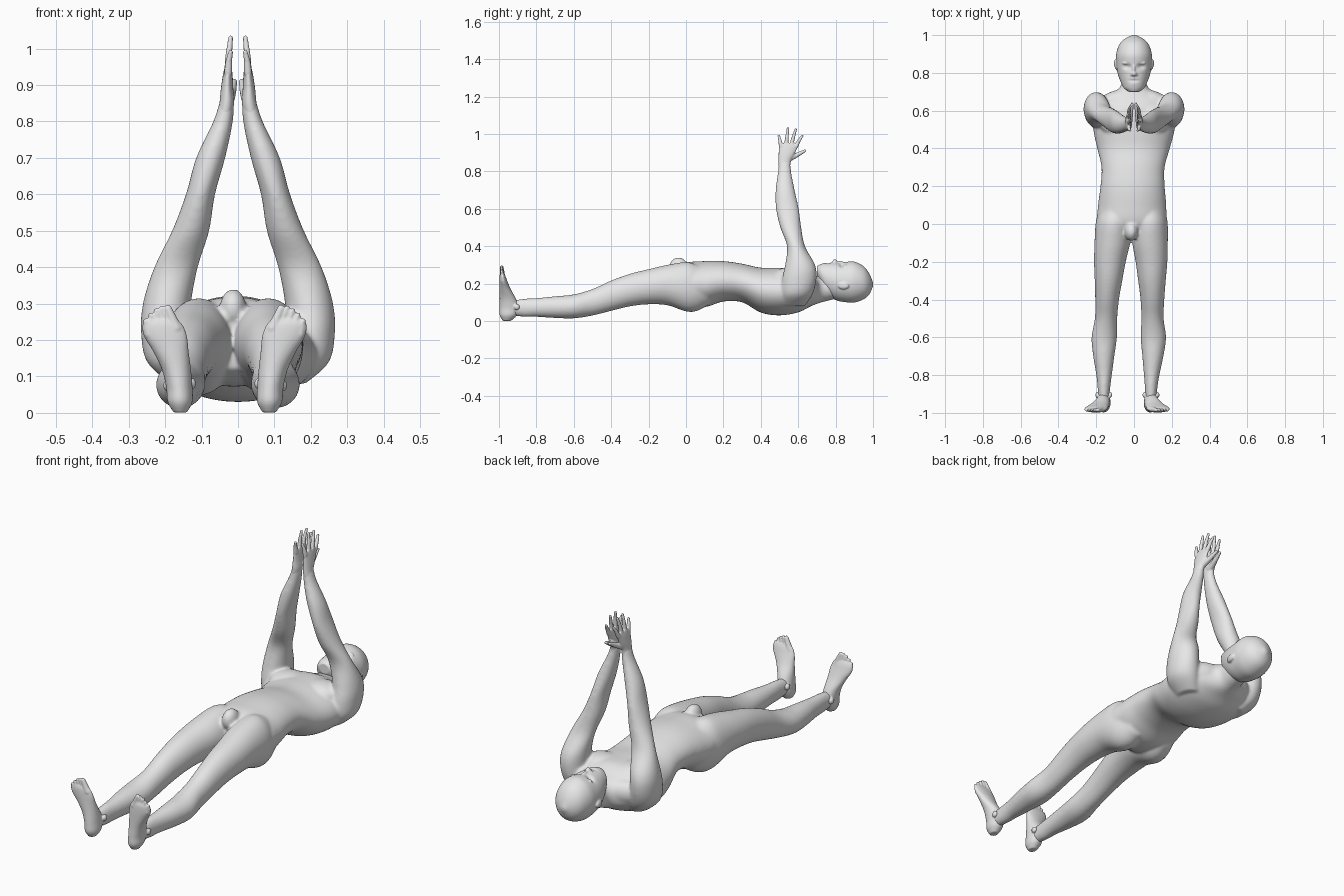
import bpy, bmesh, math
from mathutils import Vector, Matrix

if "Cube" in bpy.data.objects:
    bpy.data.objects.remove(bpy.data.objects["Cube"])

skin = bpy.data.materials.new("light_grey")
skin.use_nodes = True
GREY = (0.8, 0.8, 0.8, 1)
skin.diffuse_color = GREY
skin.node_tree.nodes["Principled BSDF"].inputs["Base Color"].default_value = GREY


def spline(rows, steps=5):
    """Catmull-Rom interpolation of section rows."""
    out = []
    for i in range(len(rows) - 1):
        a, b, c, d = (rows[max(0, min(len(rows) - 1, i + k))] for k in (-1, 0, 1, 2))
        for j in range(steps):
            t = j / steps
            out.append([0.5 * (2 * q + (r - p) * t + (2 * p - 5 * q + 4 * r - s) * t * t
                               + (3 * q - p - 3 * r + s) * t ** 3)
                        for p, q, r, s in zip(a, b, c, d)])
    return out + [list(rows[-1])]


def loft(bm, axis, rows, side=1, n=40):
    """Skin elliptical sections (t, centre a, centre b, radius a, radius b) along Y or Z."""
    rings = []
    for t, a, b, ra, rb in spline(rows):
        ring = []
        for k in range(n):
            w = 2 * math.pi * k / n
            u = side * (a + max(ra, 0.003) * math.cos(w))
            v = b + max(rb, 0.003) * math.sin(w)
            ring.append(bm.verts.new((u, t, v) if axis == "Y" else (u, v, t)))
        rings.append(ring)
    for r, q in zip(rings, rings[1:]):
        for k in range(n):
            bm.faces.new((r[k], r[(k + 1) % n], q[(k + 1) % n], q[k]))
    bm.faces.new(rings[0])
    bm.faces.new(rings[-1])


def ball(bm, centre, radii, side=1, tilt=0):
    x, y, z = centre
    m = (Matrix.Translation((side * x, y, z)) @ Matrix.Rotation(side * tilt, 4, "Z")
         @ Matrix.Diagonal((*radii, 1)))
    bmesh.ops.create_uvsphere(bm, u_segments=24, v_segments=16, radius=1, matrix=m)


def digit(bm, points, r0, r1, side):
    """Tapered finger or toe through a few joints."""
    pts = [Vector((side * x, y, z)) for x, y, z in points]
    rad = [r0 + (r1 - r0) * i / (len(pts) - 1) for i in range(len(pts))]
    for p, r in zip(pts, rad):
        ball(bm, p, (r, r, r))
    for p, q, ra, rb in zip(pts, pts[1:], rad, rad[1:]):
        d = q - p
        m = Matrix.Translation((p + q) / 2) @ d.to_track_quat("Z", "Y").to_matrix().to_4x4()
        bmesh.ops.create_cone(bm, cap_ends=True, segments=16, radius1=ra, radius2=rb,
                              depth=d.length, matrix=m)


def finish(name, bm, voxel, smooth):
    """Lean the lower body slightly sideways, then fuse and smooth the pieces."""
    for v in bm.verts:
        if v.co.y < 0.5:
            v.co.x -= 0.035 * (0.5 - v.co.y) / 1.4
    bmesh.ops.recalc_face_normals(bm, faces=bm.faces)
    me = bpy.data.meshes.new(name)
    bm.to_mesh(me)
    bm.free()
    ob = bpy.data.objects.new(name, me)
    bpy.context.collection.objects.link(ob)
    me.materials.append(skin)
    rm = ob.modifiers.new("fuse", "REMESH")
    rm.mode = "VOXEL"
    rm.voxel_size = voxel
    rm.use_smooth_shade = True
    sm = ob.modifiers.new("soften", "SMOOTH")
    sm.factor = 0.5
    sm.iterations = smooth
    bpy.context.view_layer.objects.active = ob
    for m in ("fuse", "soften"):
        bpy.ops.object.modifier_apply(modifier=m)
    me.polygons.foreach_set("use_smooth", [True] * len(me.polygons))


# Torso with neck, legs and arms
body = bmesh.new()
loft(body, "Y", [(-0.07, 0, 0.19, 0.07, 0.07), (0, 0, 0.195, 0.175, 0.115),
                 (0.1, 0, 0.197, 0.18, 0.123), (0.2, 0, 0.212, 0.17, 0.108),
                 (0.3, 0, 0.203, 0.167, 0.103), (0.4, 0, 0.165, 0.192, 0.12),
                 (0.5, 0, 0.157, 0.215, 0.127), (0.6, 0, 0.163, 0.215, 0.117),
                 (0.67, 0, 0.165, 0.16, 0.085), (0.72, 0, 0.168, 0.078, 0.07),
                 (0.77, 0, 0.178, 0.064, 0.067), (0.83, 0, 0.19, 0.06, 0.065)], n=56)
ball(body, (0, -0.04, 0.288), (0.036, 0.05, 0.052))
for s in (1, -1):
    loft(body, "Y", [(-0.95, 0.125, 0.07, 0.028, 0.036), (-0.87, 0.125, 0.07, 0.033, 0.048),
                     (-0.8, 0.126, 0.072, 0.041, 0.05), (-0.7, 0.13, 0.074, 0.056, 0.058),
                     (-0.6, 0.13, 0.078, 0.067, 0.064), (-0.5, 0.123, 0.1, 0.059, 0.071),
                     (-0.4, 0.12, 0.135, 0.063, 0.081), (-0.3, 0.115, 0.165, 0.073, 0.087),
                     (-0.2, 0.11, 0.183, 0.084, 0.094), (-0.1, 0.1, 0.192, 0.094, 0.108),
                     (0, 0.095, 0.183, 0.096, 0.132), (0.06, 0.09, 0.177, 0.088, 0.123),
                     (0.12, 0.085, 0.185, 0.07, 0.1)], s)
    loft(body, "Z", [(0.08, 0.14, 0.575, 0.045, 0.06), (0.14, 0.18, 0.59, 0.07, 0.085),
                     (0.22, 0.198, 0.605, 0.068, 0.092), (0.3, 0.195, 0.61, 0.066, 0.08),
                     (0.4, 0.17, 0.588, 0.06, 0.048), (0.5, 0.13, 0.56, 0.051, 0.056),
                     (0.6, 0.103, 0.542, 0.04, 0.061), (0.7, 0.075, 0.53, 0.04, 0.051),
                     (0.8, 0.041, 0.527, 0.027, 0.035), (0.86, 0.03, 0.528, 0.019, 0.031)], s)
    ball(body, (0.09, 0.55, 0.235), (0.1, 0.085, 0.052), s)
    # Slope from neck to shoulder
    ball(body, (0.1, 0.655, 0.18), (0.11, 0.05, 0.06), s, -0.35)
finish("body", body, 0.007, 9)

# Head with nose, brow, ears and pressed-in eye sockets and mouth
head = bmesh.new()
loft(head, "Y", [(0.7, 0, 0.268, 0.028, 0.026), (0.72, 0, 0.252, 0.054, 0.052),
                 (0.75, 0, 0.228, 0.07, 0.083), (0.8, 0, 0.212, 0.087, 0.1),
                 (0.85, 0, 0.208, 0.094, 0.107), (0.9, 0, 0.208, 0.094, 0.109),
                 (0.95, 0, 0.204, 0.078, 0.088), (0.98, 0, 0.198, 0.05, 0.056),
                 (1.0, 0, 0.195, 0.01, 0.01)], n=96)
for v in head.verts:
    if v.co.z > 0.22:
        for x, y, wx, wy, depth in ((0.036, 0.833, 0.02, 0.012, 0.016),
                                    (-0.036, 0.833, 0.02, 0.012, 0.016),
                                    (0, 0.757, 0.025, 0.005, 0.008)):
            v.co.z -= depth * math.exp(-((v.co.x - x) / wx) ** 2 - ((v.co.y - y) / wy) ** 2)
ball(head, (0, 0.795, 0.313), (0.015, 0.013, 0.017))
ball(head, (0, 0.818, 0.308), (0.009, 0.03, 0.014))
for s in (1, -1):
    ball(head, (0.034, 0.852, 0.294), (0.028, 0.009, 0.011), s)
    ball(head, (0.034, 0.833, 0.285), (0.014, 0.008, 0.008), s)
    ball(head, (0.012, 0.791, 0.309), (0.009, 0.009, 0.01), s)
    ball(head, (0.094, 0.842, 0.188), (0.011, 0.03, 0.019), s, -0.2)
ball(head, (0, 0.764, 0.3), (0.024, 0.006, 0.008))
ball(head, (0, 0.749, 0.297), (0.02, 0.006, 0.008))
finish("head", head, 0.004, 3)

# Hands: fingertip (y, z) for little, ring, middle, index finger
TIPS = [(0.496, 0.995), (0.545, 1.035), (0.587, 1.03), (0.622, 0.995)]
# Toes: tip (x, z) from big to little
TOES = [(0.155, 0.297), (0.172, 0.295), (0.187, 0.288), (0.202, 0.276), (0.216, 0.26)]
for s, label in ((1, "left"), (-1, "right")):
    hand = bmesh.new()
    loft(hand, "Z", [(0.81, 0.038, 0.527, 0.021, 0.03), (0.85, 0.031, 0.527, 0.02, 0.033),
                     (0.89, 0.03, 0.537, 0.017, 0.042), (0.93, 0.028, 0.547, 0.013, 0.05),
                     (0.95, 0.027, 0.55, 0.009, 0.046)], s)
    for i, (y, z) in enumerate(TIPS):
        base = (0.027, 0.508 + 0.027 * i, 0.935)
        mid = (0.025, (base[1] + y) / 2, (base[2] + z) / 2 + 0.002)
        digit(hand, [base, mid, (0.02, y, z - 0.005)], 0.0115, 0.0065, s)
    digit(hand, [(0.025, 0.545, 0.865), (0.016, 0.595, 0.888), (0.01, 0.636, 0.91)],
          0.017, 0.0075, s)
    finish(label + "_hand", hand, 0.0035, 2)

    foot = bmesh.new()
    loft(foot, "Z", [(0.001, 0.122, -0.957, 0.018, 0.022), (0.03, 0.123, -0.95, 0.034, 0.046),
                     (0.07, 0.125, -0.945, 0.036, 0.052), (0.12, 0.133, -0.953, 0.04, 0.043),
                     (0.17, 0.148, -0.967, 0.049, 0.03), (0.21, 0.162, -0.976, 0.059, 0.022),
                     (0.24, 0.17, -0.981, 0.056, 0.016), (0.257, 0.173, -0.983, 0.044, 0.01)], s)
    for i, (x, z) in enumerate(TOES):
        r = 0.0145 if i == 0 else 0.0105
        digit(foot, [(0.132 + 0.019 * i, -0.981, 0.232 - 0.004 * i), (x, -0.985, z - r * 0.7)],
              r + 0.001, r * 0.7, s)
    # Ankle bones
    ball(foot, (0.158, -0.905, 0.075), (0.012, 0.016, 0.016), s)
    ball(foot, (0.092, -0.905, 0.08), (0.012, 0.016, 0.016), s)
    finish(label + "_foot", foot, 0.004, 2)
